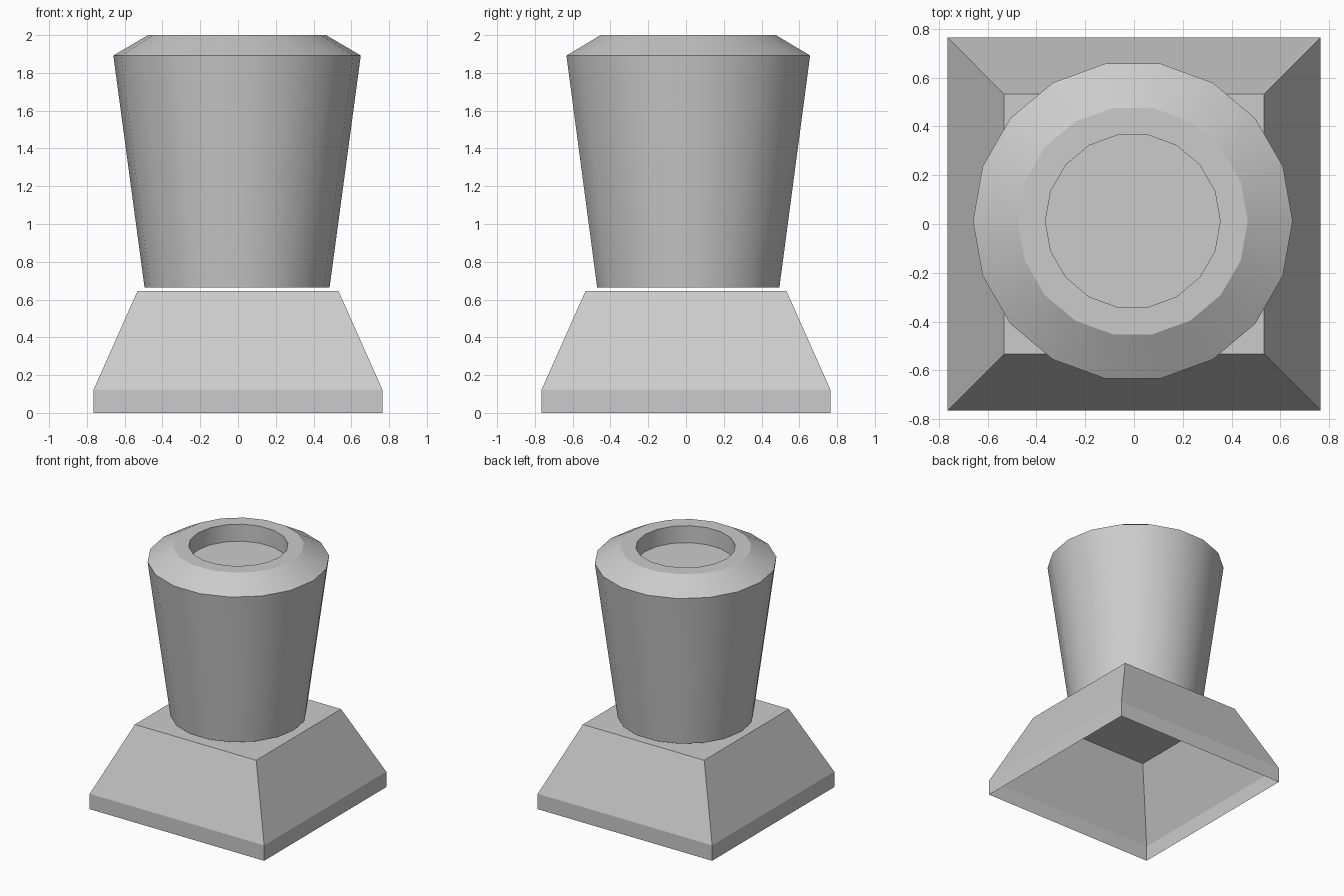
import bpy, bmesh
from math import cos, sin, radians, tau

if "Cube" in bpy.data.objects:
    bpy.data.objects.remove(bpy.data.objects["Cube"])


def loft(name, sides, start, profile, centre=(0, 0), cap_bottom=True):
    """Stack regular rings (radius, z), skin them and cap the ends."""
    bm = bmesh.new()
    rings = []
    for r, z in profile:
        rings.append([bm.verts.new((centre[0] + r * cos(start + tau * i / sides),
                                    centre[1] + r * sin(start + tau * i / sides), z))
                      for i in range(sides)])
    for a, b in zip(rings, rings[1:]):
        for i in range(sides):
            j = (i + 1) % sides
            bm.faces.new((a[i], a[j], b[j], b[i]))
    bm.faces.new(rings[-1])
    if cap_bottom:
        bm.faces.new(rings[0][::-1])
    mesh = bpy.data.meshes.new(name)
    bm.to_mesh(mesh)
    bm.free()
    obj = bpy.data.objects.new(name, mesh)
    bpy.context.collection.objects.link(obj)
    return obj


# Square plinth, a shell left open underneath
D = 2 ** 0.5
loft("plinth", 4, radians(45),
     [(0.765 * D, 0), (0.765 * D, 0.122), (0.532 * D, 0.645)], cap_bottom=False)

# Flared 18-sided pot with chamfered rim and shallow recess
pot = loft("pot", 18, 0,
           [(0.49, 0.665), (0.655, 1.892), (0.471, 2.0), (0.358, 2.0), (0.358, 1.865)],
           centre=(-0.005, 0.012))
bpy.ops.object.select_all(action='DESELECT')
pot.select_set(True)
bpy.context.view_layer.objects.active = pot
bpy.ops.object.shade_smooth_by_angle(angle=radians(28))
